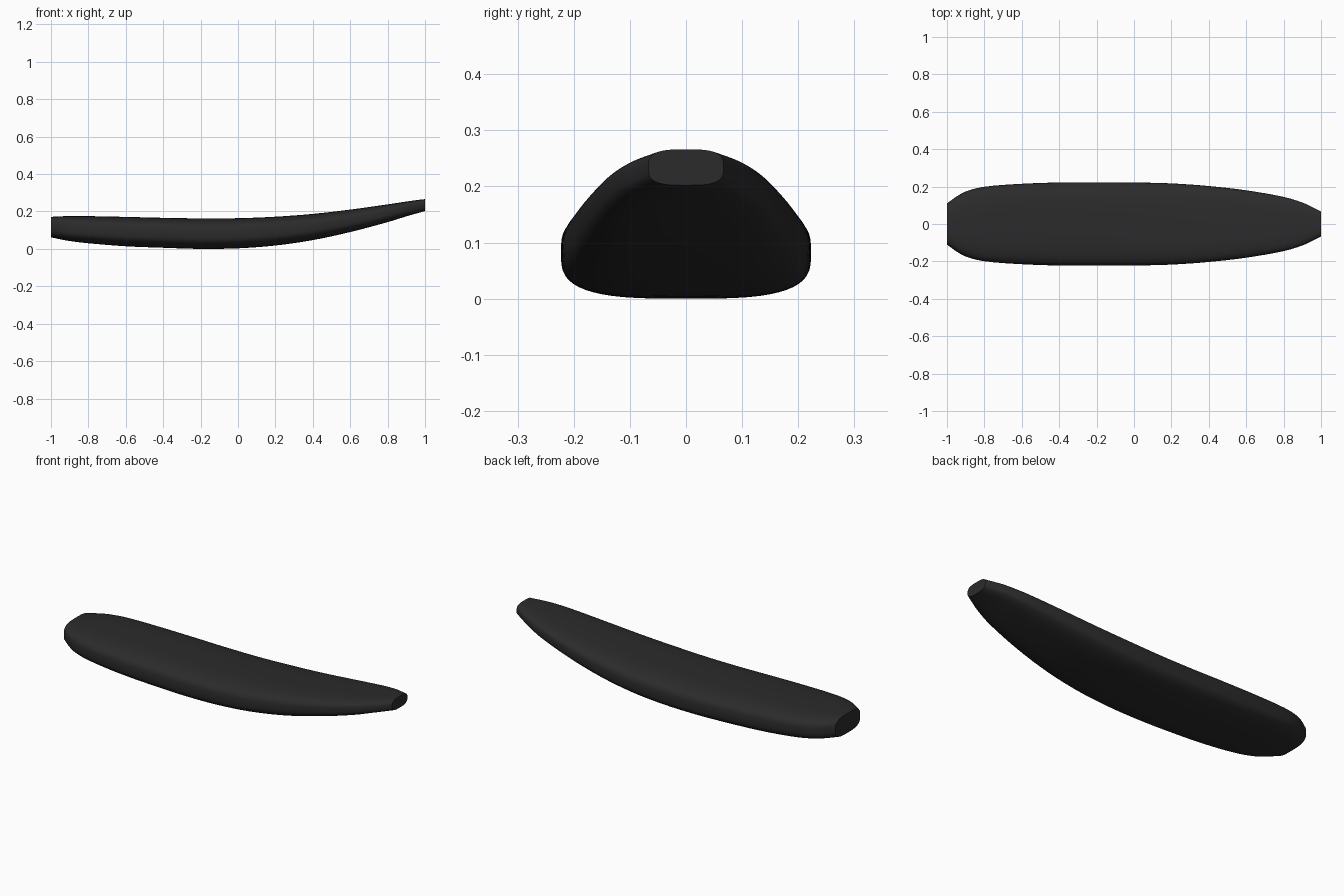
import bpy, bmesh, math

if "Cube" in bpy.data.objects:
    bpy.data.objects.remove(bpy.data.objects["Cube"])

# Stations along the hull: x, half width, bottom z, top z
STATIONS = [
    (-1.00, 0.110, 0.062, 0.171), (-0.95, 0.146, 0.051, 0.174),
    (-0.90, 0.174, 0.042, 0.175), (-0.80, 0.199, 0.030, 0.175),
    (-0.60, 0.215, 0.014, 0.171), (-0.40, 0.222, 0.006, 0.166),
    (-0.20, 0.223, 0.000, 0.163), (0.00, 0.222, 0.003, 0.164),
    (0.20, 0.217, 0.018, 0.172), (0.40, 0.203, 0.047, 0.187),
    (0.60, 0.180, 0.090, 0.210), (0.80, 0.145, 0.143, 0.238),
    (0.90, 0.115, 0.174, 0.253), (0.95, 0.092, 0.188, 0.260),
    (1.00, 0.067, 0.202, 0.266),
]
SIDES = 56
STEPS = 4
POWER = 3.2


def smooth_stations():
    """Smooth interpolation (cubic Hermite) between the stations."""
    n = len(STATIONS)

    def slope(i, k):
        a, b = STATIONS[max(i - 1, 0)], STATIONS[min(i + 1, n - 1)]
        return (b[k] - a[k]) / (b[0] - a[0])

    result = []
    for i in range(n - 1):
        p, q = STATIONS[i], STATIONS[i + 1]
        h = q[0] - p[0]
        for s in range(STEPS):
            t = s / STEPS
            row = [p[0] + h * t]
            for k in (1, 2, 3):
                row.append((2*t**3 - 3*t*t + 1) * p[k] + (t**3 - 2*t*t + t) * h * slope(i, k)
                           + (3*t*t - 2*t**3) * q[k] + (t**3 - t*t) * h * slope(i + 1, k))
            result.append(row)
    result.append(list(STATIONS[-1]))
    return result


def rounded(v):
    return math.copysign(abs(v) ** (2 / POWER), v)


# Hull: rounded-box sections lofted along x, with flat ends
bm = bmesh.new()
rings = []
for x, w, low, high in smooth_stations():
    ring = []
    for j in range(SIDES):
        a = 2 * math.pi * j / SIDES
        ring.append(bm.verts.new((x, w * rounded(math.cos(a)),
                                  (low + high) / 2 + (high - low) / 2 * rounded(math.sin(a)))))
    rings.append(ring)
for r, s in zip(rings, rings[1:]):
    for j in range(SIDES):
        k = (j + 1) % SIDES
        bm.faces.new((r[j], r[k], s[k], s[j]))
bm.faces.new(rings[0])
bm.faces.new(rings[-1])
bmesh.ops.recalc_face_normals(bm, faces=bm.faces)
mesh = bpy.data.meshes.new("board_hull")
bm.to_mesh(mesh)
bm.free()

hull = bpy.data.objects.new("board_hull", mesh)
bpy.context.collection.objects.link(hull)

# Single dark colour
black = bpy.data.materials.new("charcoal_black")
black.diffuse_color = (0.024, 0.024, 0.024, 1)
black.use_nodes = True
black.node_tree.nodes["Principled BSDF"].inputs["Base Color"].default_value = black.diffuse_color
mesh.materials.append(black)

bpy.context.view_layer.objects.active = hull
hull.select_set(True)
bpy.ops.object.shade_smooth_by_angle(angle=math.radians(40))
